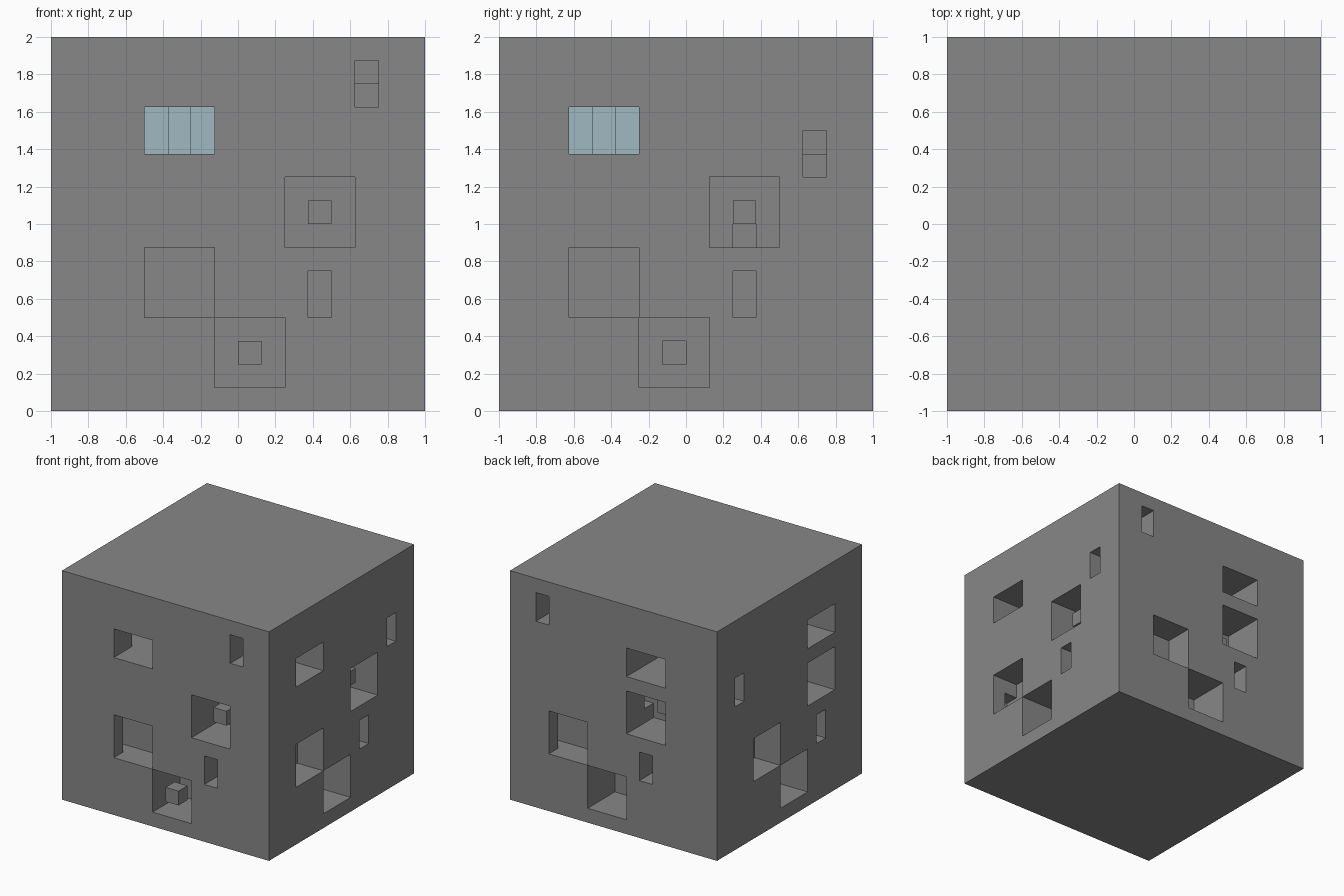
import bpy
import bmesh
from itertools import product
from mathutils import Vector

N = 16            # cells along each side
CELL = 2 / N

if "Cube" in bpy.data.objects:
    bpy.data.objects.remove(bpy.data.objects["Cube"], do_unlink=True)


def material(name, rgb):
    mat = bpy.data.materials.new(name)
    mat.use_nodes = True
    colour = (*rgb, 1)
    mat.diffuse_color = colour
    mat.node_tree.nodes["Principled BSDF"].inputs["Base Color"].default_value = colour
    return mat


def box(x, y, z):
    return set(product(range(*x), range(*y), range(*z)))


def recess(side, across, z, near, far):
    """Cells of a box sunk into one side, between two depths."""
    low, high = (near, far), (N - far, N - near)
    return {
        "front": lambda: box(across, low, z),
        "back": lambda: box(across, high, z),
        "left": lambda: box(high, across, z),
        "right": lambda: box(low, across, z),
    }[side]()


def build(name, cells, mat):
    """Skin a set of cells with the faces that are exposed."""
    bm = bmesh.new()
    corners = {}

    def vert(p):
        key = tuple(p)
        if key not in corners:
            corners[key] = bm.verts.new((key[0] * CELL - 1, key[1] * CELL - 1, key[2] * CELL))
        return corners[key]

    for cell in cells:
        for axis, sign in product(range(3), (0, 1)):
            step = [0, 0, 0]
            step[axis] = 2 * sign - 1
            if tuple(c + s for c, s in zip(cell, step)) in cells:
                continue
            base, u, v = Vector(cell), Vector((0, 0, 0)), Vector((0, 0, 0))
            base[axis] += sign
            u[(axis + 1) % 3] = 1
            v[(axis + 2) % 3] = 1
            ring = [base, base + u, base + u + v, base + v]
            if not sign:
                ring.reverse()
            bm.faces.new([vert([round(c) for c in p]) for p in ring])
    mesh = bpy.data.meshes.new(name)
    bm.to_mesh(mesh)
    bm.free()
    mesh.materials.append(mat)
    obj = bpy.data.objects.new(name, mesh)
    bpy.context.collection.objects.link(obj)
    return obj


stone = material("stone grey", (0.245, 0.245, 0.245))
crystal = material("pale blue", (0.35, 0.48, 0.54))

hollow = set()

# Crossing tunnels and the chamber where they meet
hollow |= box((4, 7), (0, N), (11, 13))
hollow |= box((0, N), (3, 6), (11, 13))
hollow |= box((3, 8), (2, 7), (11, 13))

# Per side: start of the upper, middle and lower pits, slot, and stepped slot
layout = {
    "front": (10, 4, 7, 11, 13, 13),
    "back": (4, 10, 7, 5, 13, 13),
    "left": (9, 3, 6, 10, 13, 10),
    "right": (3, 9, 6, 4, 13, 10),
}
for side, (upper, middle, lower, slot, notch, notch_z) in layout.items():
    hollow |= recess(side, (upper, upper + 3), (7, 10), 0, 3)
    hollow |= recess(side, (middle, middle + 3), (4, 7), 0, 2)
    hollow |= recess(side, (lower, lower + 3), (1, 4), 0, 3)
    hollow |= recess(side, (slot, slot + 1), (4, 6), 0, 4)
    hollow |= recess(side, (notch, notch + 1), (notch_z, notch_z + 2), 0, 3)
    hollow |= recess(side, (notch, notch + 1), (notch_z + 1, notch_z + 2), 3, 4)

# Small side pockets inside the pits
hollow |= recess("front", (3, 4), (4, 7), 1, 2)
hollow |= recess("back", (13, 14), (4, 7), 1, 2)
hollow |= recess("left", (2, 3), (5, 6), 1, 2)
hollow |= recess("left", (10, 11), (7, 8), 3, 4)
hollow |= recess("left", (7, 8), (2, 3), 3, 4)
hollow |= recess("back", (7, 8), (8, 9), 2, 3)

build("stone_block", box((0, N), (0, N), (0, N)) - hollow, stone)

# Loose cubes hanging in the pits
for name, side, across, z, depth in (
    ("front_upper_cube", "front", 11, 8, 1),
    ("front_lower_cube", "front", 8, 2, 0),
    ("left_upper_cube", "left", 10, 8, 1),
    ("back_upper_cube", "back", 5, 8, 2),
):
    build(name, recess(side, (across, across + 1), (z, z + 1), depth, depth + 1), stone)

# Cross-shaped crystal filling the tunnel crossing
build("crystal_core", box((5, 6), (3, 6), (11, 13)) | box((4, 7), (4, 5), (11, 13)), crystal)
